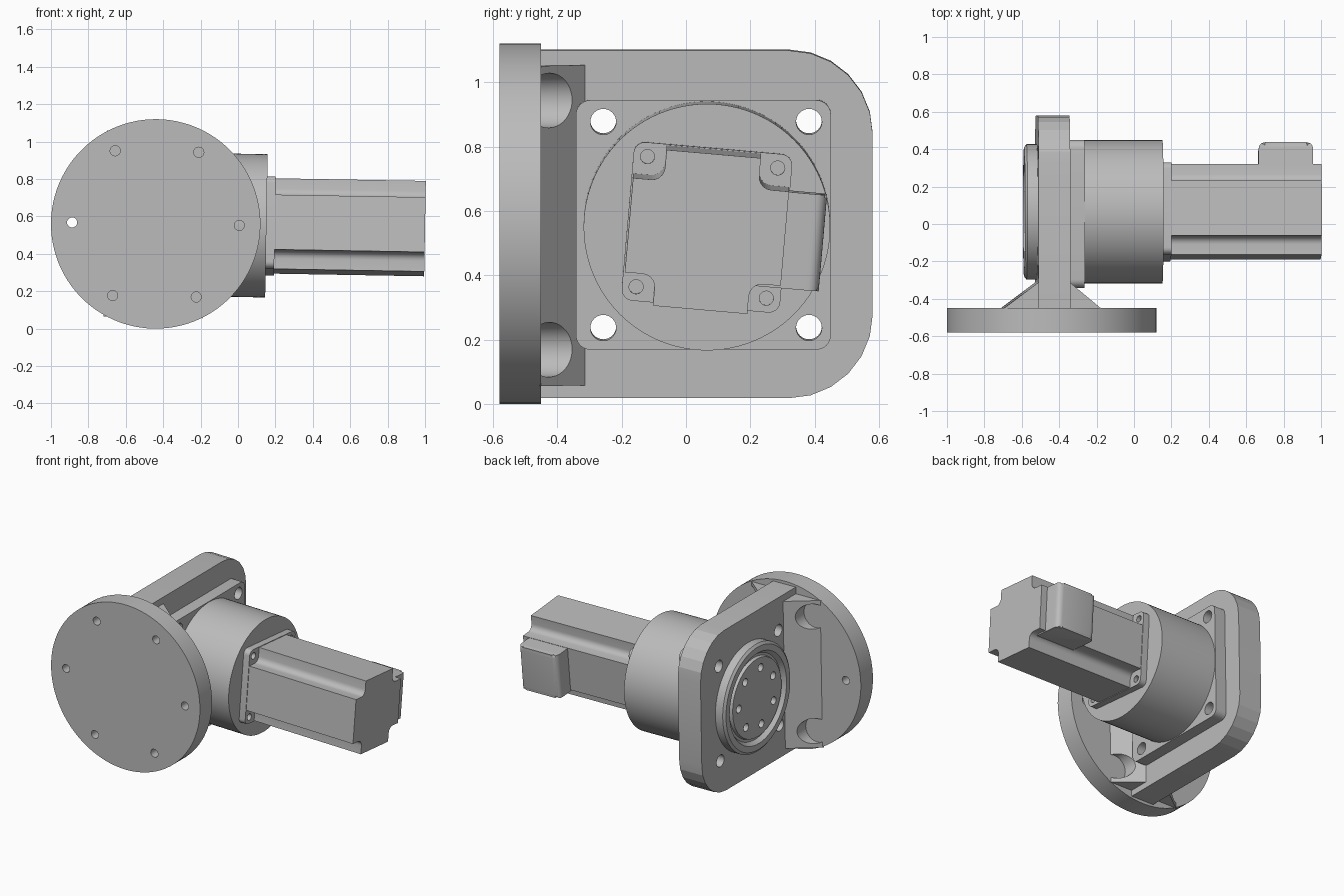
import bpy, bmesh
from math import sin, cos, pi, radians
from mathutils import Matrix, Vector

cube = bpy.data.objects.get("Cube")
if cube:
    bpy.data.objects.remove(cube, do_unlink=True)

grey = bpy.data.materials.new("machined_grey")
grey.use_nodes = True
grey.diffuse_color = (0.5, 0.5, 0.5, 1)
grey.node_tree.nodes["Principled BSDF"].inputs["Base Color"].default_value = (0.5, 0.5, 0.5, 1)

DISC = Vector((-0.44, 0, 0.56))      # mounting disc axis
DRIVE = Vector((0, 0.065, 0.56))     # gearbox and motor axis


def about(point, angle, axis):
    return Matrix.Translation(point) @ Matrix.Rotation(radians(angle), 4, axis) @ Matrix.Translation(-point)


TILT = about(DISC, 1, 'Y')           # whole assembly sits slightly turned
TWIST = about(DRIVE, -5, 'X')        # motor is turned on the gearbox


# ---- outlines ----
def circle(cu, cv, r, n=64):
    return [(cu + r * cos(2 * pi * i / n), cv + r * sin(2 * pi * i / n)) for i in range(n)]


def rounded(u0, v0, u1, v1, radii, n=6):
    """Rounded rectangle; radii run from low-low corner counterclockwise."""
    pts = []
    corners = [(u0, v0, 1, 1), (u1, v0, -1, 1), (u1, v1, -1, -1), (u0, v1, 1, -1)]
    for k, ((u, v, su, sv), r) in enumerate(zip(corners, radii)):
        if r == 0:
            pts.append((u, v))
            continue
        for i in range(n + 1):
            a = pi + k * pi / 2 + i * pi / 2 / n
            pts.append((u + su * r + r * cos(a), v + sv * r + r * sin(a)))
    return pts


def notched(h, n, f, steps=5):
    """Square of half size h with a filleted square notch at each corner."""
    quarter = [(h, n)]
    for i in range(steps + 1):
        a = -pi / 2 - i * pi / 2 / steps
        quarter.append((n + f + f * cos(a), n + f + f * sin(a)))
    quarter.append((n, h))
    pts = []
    for k in range(4):
        c, s = round(cos(k * pi / 2)), round(sin(k * pi / 2))
        pts += [(DRIVE.y + c * u - s * v, DRIVE.z + s * u + c * v) for u, v in quarter]
    return pts


# ---- solids ----
def place(axis, t, u, v):
    return {'X': (t, u, v), 'Y': (u, t, v), 'Z': (u, v, t)}[axis]


def add_prism(bm, outline, axis, t0, t1):
    low = [bm.verts.new(place(axis, t0, u, v)) for u, v in outline]
    high = [bm.verts.new(place(axis, t1, u, v)) for u, v in outline]
    bm.faces.new(low)
    bm.faces.new(high)
    for i in range(len(low)):
        j = (i + 1) % len(low)
        bm.faces.new((low[i], low[j], high[j], high[i]))


def finish(name, bm, matrix=Matrix(), cuts=(), angle=30):
    """Make an object, subtract (outline, axis, start, end) cuts, then shade it."""
    bmesh.ops.recalc_face_normals(bm, faces=bm.faces)
    mesh = bpy.data.meshes.new(name)
    bm.to_mesh(mesh)
    bm.free()
    obj = bpy.data.objects.new(name, mesh)
    bpy.context.collection.objects.link(obj)
    if cuts:
        cb = bmesh.new()
        for cut in cuts:
            add_prism(cb, *cut)
        bmesh.ops.recalc_face_normals(cb, faces=cb.faces)
        cm = bpy.data.meshes.new("cutter")
        cb.to_mesh(cm)
        cb.free()
        cutter = bpy.data.objects.new("cutter", cm)
        cutter.hide_render = True
        bpy.context.collection.objects.link(cutter)
        mod = obj.modifiers.new("holes", 'BOOLEAN')
        mod.operation, mod.solver, mod.object = 'DIFFERENCE', 'EXACT', cutter
        bpy.context.view_layer.update()
        graph = bpy.context.evaluated_depsgraph_get()
        result = bpy.data.meshes.new_from_object(obj.evaluated_get(graph))
        obj.modifiers.clear()
        obj.data = result
        bpy.data.objects.remove(cutter, do_unlink=True)
    obj.data.transform(TILT @ matrix)
    obj.data.materials.clear()
    obj.data.materials.append(grey)
    obj.data.shade_smooth()
    obj.data.set_sharp_from_angle(angle=radians(angle))
    return obj


def prism(name, outline, axis, t0, t1, **options):
    bm = bmesh.new()
    add_prism(bm, outline, axis, t0, t1)
    return finish(name, bm, **options)


# ---- mounting disc with six bolt holes ----
bolts = circle(DISC.x, DISC.z, 0.447, 6)
prism("mounting_disc", circle(DISC.x, DISC.z, 0.56, 96), 'Y', -0.58, -0.45,
      cuts=[(circle(x, z, 0.027, 24), 'Y', -0.7, -0.3) for x, z in bolts])

# ---- upright plate with four through holes ----
flange_bolts = [(y, z) for y in (-0.257, 0.382) for z in (0.24, 0.88)]
holes = [(circle(y, z, 0.04, 32), 'X', -0.7, -0.1) for y, z in flange_bolts]
prism("upright_plate", rounded(-0.455, 0.02, 0.58, 1.10, (0, 0.26, 0.26, 0)),
      'X', -0.52, -0.35, cuts=holes, angle=10)

# ---- sloped gussets with bolt head pockets ----
pockets = [(circle(x, z, 0.085, 40), 'Y', -0.45, -0.2)
           for x, z in bolts if abs(z - DISC.z) > 0.1]
for name, foot, wall in (("left_gusset", -0.18, -0.36), ("right_gusset", -0.71, -0.51)):
    prism(name, [(foot, -0.455), (wall, -0.455), (wall, -0.305)], 'Z', 0.06, 1.055, cuts=pockets)

# ---- gearbox flange and housing ----
prism("gearbox_flange", rounded(-0.342, 0.172, 0.45, 0.947, [0.045] * 4),
      'X', -0.351, -0.27, cuts=holes)
prism("gearbox_housing", circle(DRIVE.y, DRIVE.z, 0.383, 96), 'X', -0.275, 0.152)

# ---- output hub: turned ring with a raised centre ----
bm = bmesh.new()
profile = [(-0.51, 0.362), (-0.575, 0.362), (-0.588, 0.345), (-0.588, 0.305),
           (-0.56, 0.285), (-0.56, 0.268), (-0.58, 0.262)]
rings = [[bm.verts.new((x, y, z)) for y, z in circle(DRIVE.y, DRIVE.z, r, 72)] for x, r in profile]
for a, b in zip(rings, rings[1:]):
    for i in range(len(a)):
        j = (i + 1) % len(a)
        bm.faces.new((a[i], a[j], b[j], b[i]))
bm.faces.new(rings[0])
bm.faces.new(rings[-1])
finish("output_hub", bm, cuts=[(circle(y, z, 0.026, 24), 'X', -0.7, -0.535)
                               for y, z in circle(DRIVE.y, DRIVE.z, 0.195, 7)])

# ---- motor mount with corner screw holes ----
h, s = 0.247, 0.203
prism("motor_mount", rounded(DRIVE.y - h, DRIVE.z - h, DRIVE.y + h, DRIVE.z + h, [0.035] * 4),
      'X', 0.145, 0.197, matrix=TWIST,
      cuts=[(circle(DRIVE.y + i * s, DRIVE.z + j * s, 0.022, 20), 'X', 0.17, 0.3)
            for i in (-1, 1) for j in (-1, 1)])

# ---- motor body with notched corners ----
prism("motor_body", notched(0.243, 0.147, 0.04), 'X', 0.19, 1.0, matrix=TWIST)

# ---- connector box on the back of the motor ----
bm = bmesh.new()
add_prism(bm, rounded(0.665, 0.2, 0.955, 0.427, (0, 0, 0.035, 0.035)), 'Z', 0.405, 0.705)
rim = [e for e in bm.edges
       if abs(e.verts[0].co.z - e.verts[1].co.z) < 0.001 and min(v.co.y for v in e.verts) > 0.42]
bmesh.ops.bevel(bm, geom=rim, offset=0.02, segments=3, profile=0.5, affect='EDGES')
finish("connector_box", bm, matrix=TWIST)
